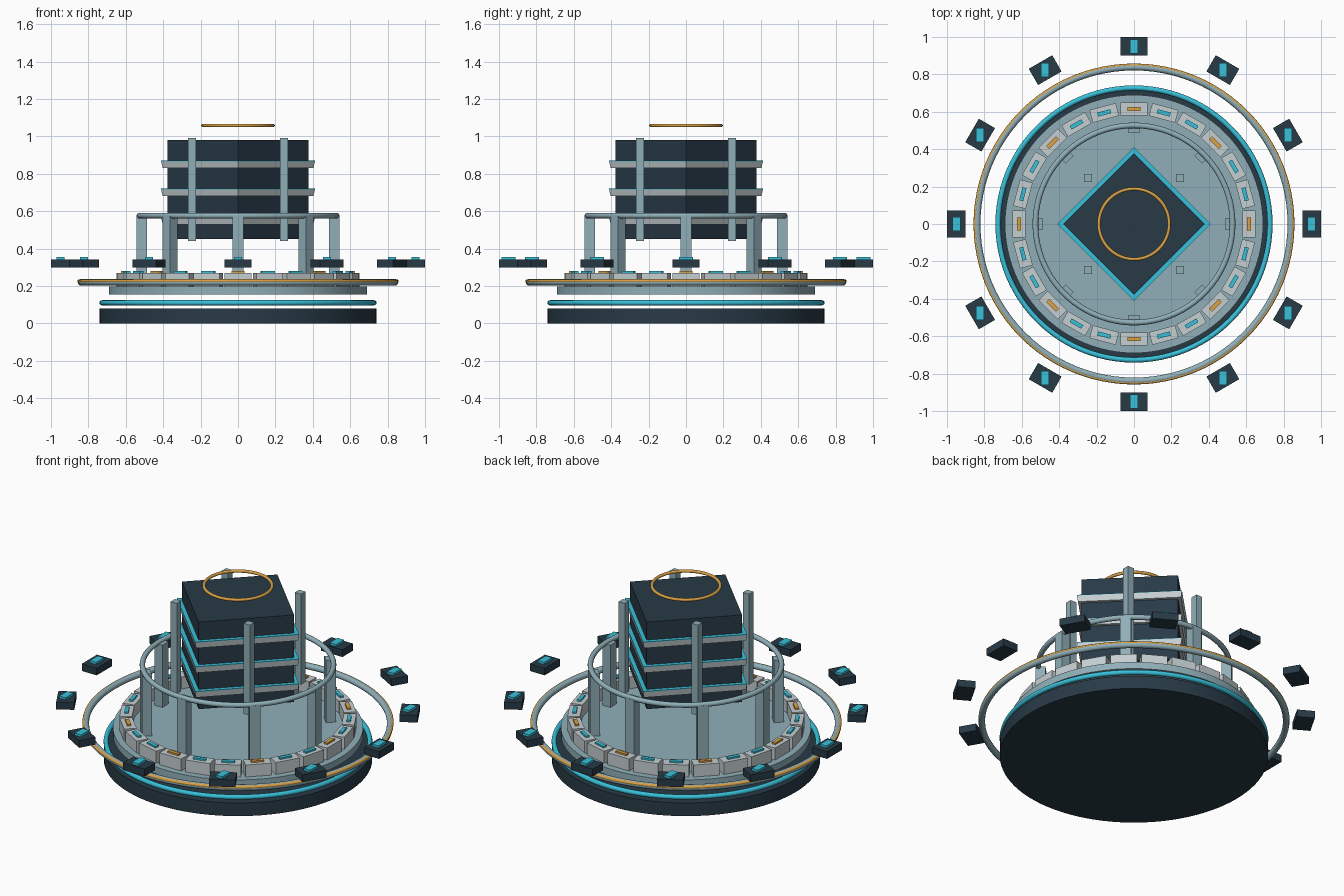
import bpy
from math import sin, cos, pi, radians

if "Cube" in bpy.data.objects:
    bpy.data.objects.remove(bpy.data.objects["Cube"])


def material(name, rgb):
    m = bpy.data.materials.new(name)
    m.diffuse_color = (*rgb, 1)
    m.use_nodes = True
    m.node_tree.nodes["Principled BSDF"].inputs["Base Color"].default_value = m.diffuse_color
    return m


DARK = material("dark_slate", (0.021, 0.042, 0.062))
PALE = material("pale_blue", (0.28, 0.43, 0.48))
LIGHT = material("light_grey", (0.56, 0.62, 0.64))
CYAN = material("cyan", (0.04, 0.53, 0.70))
AMBER = material("amber", (0.70, 0.36, 0.06))


def finish(name, mat, smooth=False):
    ob = bpy.context.object
    ob.name = name
    ob.data.materials.append(mat)
    if smooth:
        bpy.ops.object.shade_smooth_by_angle(angle=radians(35))
    return ob


def disc(name, r, z0, z1, mat):
    bpy.ops.mesh.primitive_cylinder_add(vertices=96, radius=r, depth=z1 - z0,
                                        location=(0, 0, (z0 + z1) / 2))
    return finish(name, mat, True)


def ring(name, r, tube, z, mat):
    bpy.ops.mesh.primitive_torus_add(major_radius=r, minor_radius=tube, major_segments=96,
                                     minor_segments=12, location=(0, 0, z))
    return finish(name, mat, True)


def box(name, x, y, z0, z1, sx, sy, mat, turn=0):
    bpy.ops.mesh.primitive_cube_add(size=1, location=(x, y, (z0 + z1) / 2), rotation=(0, 0, turn))
    bpy.context.object.scale = (sx, sy, z1 - z0)
    return finish(name, mat)


def diamond(name, r0, r1, z0, z1, mat):
    # four-sided slab with its corners on the x and y axes
    bpy.ops.mesh.primitive_cone_add(vertices=4, radius1=r0, radius2=r1, depth=z1 - z0,
                                    location=(0, 0, (z0 + z1) / 2))
    return finish(name, mat)


# Stacked round base
disc("base_disc", 0.74, 0, 0.08, DARK)
ring("base_glow_ring", 0.727, 0.014, 0.11, CYAN)
disc("deck_disc", 0.69, 0.155, 0.197, PALE)

# Wide floating ring with amber trim
ring("outer_ring", 0.839, 0.018, 0.22, PALE)
ring("outer_ring_trim", 0.849, 0.009, 0.227, AMBER)

# Deck tiles with lamps, every third lamp amber
for i in range(24):
    a = 2 * pi * i / 24
    x, y = 0.615 * cos(a), 0.615 * sin(a)
    box(f"deck_tile_{i}", x, y, 0.195, 0.27, 0.07, 0.145, LIGHT, a)
    box(f"tile_lamp_{i}", x, y, 0.265, 0.28, 0.022, 0.072, CYAN if i % 3 else AMBER, a)

# Columns carrying the upper ring
for i in range(8):
    a = 2 * pi * i / 8
    box(f"column_{i}", 0.515 * cos(a), 0.515 * sin(a), 0.195, 0.575, 0.055, 0.06, PALE, a)
ring("upper_ring", 0.527, 0.015, 0.576, PALE)

# Floating square tower with glowing ledges
diamond("tower_core", 0.378, 0.378, 0.45, 0.98, DARK)
for i in range(3):
    z = 0.55 + 0.15 * i
    diamond(f"tower_ledge_{i}", 0.403, 0.411, z - 0.02, z + 0.016, LIGHT)
    diamond(f"ledge_glow_{i}", 0.411, 0.411, z + 0.016, z + 0.02, CYAN)

# Slim pillars against the tower faces
for sx in (-1, 1):
    for sy in (-1, 1):
        box("tower_pillar", 0.246 * sx, 0.246 * sy, 0.44, 0.99, 0.042, 0.042, PALE)

# Halo above the tower
ring("halo", 0.188, 0.009, 1.058, AMBER)

# Orbiting pods, their lamps all facing the same way
for i in range(12):
    a = 2 * pi * i / 12
    x, y = 0.95 * cos(a), 0.95 * sin(a)
    box(f"pod_{i}", x, y, 0.298, 0.342, 0.1, 0.145, DARK, a)
    box(f"pod_lamp_{i}", x, y, 0.335, 0.356, 0.043, 0.075, CYAN)
